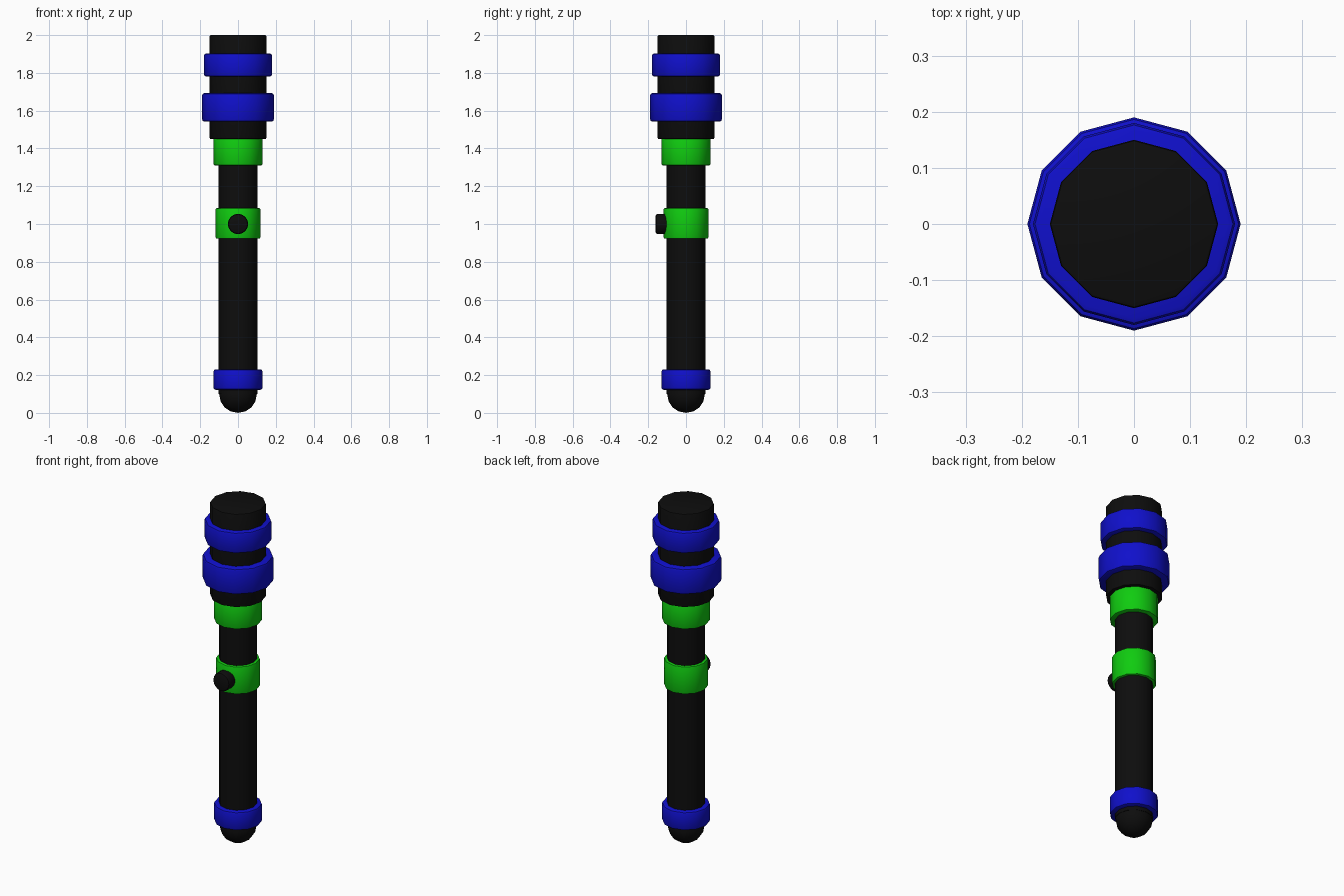
import bpy
import math

if "Cube" in bpy.data.objects:
    bpy.data.objects.remove(bpy.data.objects["Cube"])


def material(name, colour):
    m = bpy.data.materials.new(name)
    m.diffuse_color = (*colour, 1)
    m.use_nodes = True
    m.node_tree.nodes["Principled BSDF"].inputs["Base Color"].default_value = m.diffuse_color
    return m


BLACK = material("black", (0.004, 0.004, 0.004))
BLUE = material("blue", (0.005, 0.005, 0.6))
GREEN = material("green", (0.005, 0.6, 0.005))


def finish(name, mat, bevel=0):
    ob = bpy.context.object
    ob.name = name
    ob.data.materials.append(mat)
    if bevel:
        mod = ob.modifiers.new("bevel", 'BEVEL')
        mod.width = bevel
        mod.segments = 2
        mod.limit_method = 'ANGLE'
        mod.angle_limit = math.radians(60)
        bpy.ops.object.modifier_apply(modifier="bevel")
    bpy.ops.object.shade_smooth_by_angle(angle=math.radians(35))
    return ob


def tube(name, radius, z0, z1, mat, bevel=0):
    bpy.ops.mesh.primitive_cylinder_add(vertices=12, radius=radius, depth=z1 - z0,
                                        location=(0, 0, (z0 + z1) / 2))
    return finish(name, mat, bevel)


# Rounded end cap
bpy.ops.mesh.primitive_uv_sphere_add(segments=12, ring_count=8, radius=0.1,
                                     location=(0, 0, 0.1))
finish("end_cap", BLACK)

# Handle and lamp head
tube("handle", 0.102, 0.1, 1.4, BLACK)
tube("head", 0.15, 1.45, 2.0, BLACK, 0.006)

# Coloured bands
tube("tail_ring", 0.13, 0.122, 0.231, BLUE, 0.012)
tube("switch_band", 0.118, 0.922, 1.084, GREEN, 0.006)
tube("neck_collar", 0.13, 1.31, 1.455, GREEN, 0.008)
tube("lower_head_ring", 0.19, 1.542, 1.693, BLUE, 0.012)
tube("upper_head_ring", 0.18, 1.78, 1.903, BLUE, 0.012)

# Push button on the front
bpy.ops.mesh.primitive_cylinder_add(vertices=16, radius=0.054, depth=0.07,
                                    location=(0, -0.126, 1.0),
                                    rotation=(math.pi / 2, 0, 0))
finish("button", BLACK, 0.012)
